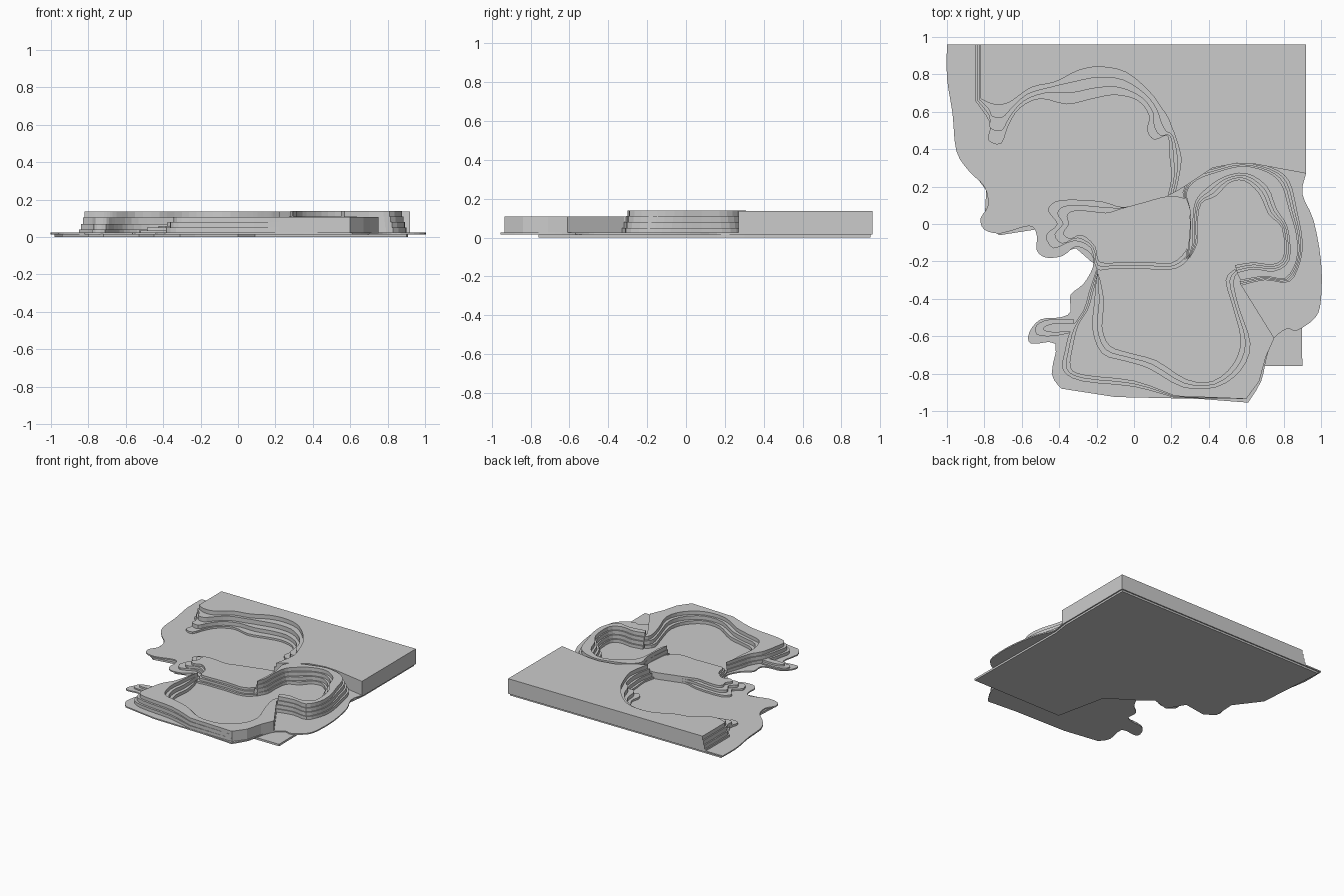
import bpy, bmesh
from mathutils import Vector


def smooth(pts, n=3):
    """Open Catmull-Rom curve through the given points."""
    p = [Vector(q) for q in pts]
    p = [p[0]] + p + [p[-1]]
    out = []
    for i in range(1, len(p) - 2):
        a, b, c, d = p[i - 1:i + 3]
        for k in range(n):
            t = k / n
            out.append(0.5 * (2 * b + (c - a) * t + (2 * a - 5 * b + 4 * c - d) * t * t
                              + (3 * b - a - 3 * c + d) * t ** 3))
    return out + [p[-2]]


def prism(name, outline, z0, z1):
    """Flat plate with vertical sides from a 2D outline."""
    bm = bmesh.new()
    low = [bm.verts.new((p[0], p[1], z0)) for p in outline]
    high = [bm.verts.new((p[0], p[1], z1)) for p in outline]
    n = len(low)
    bm.faces.new(high)
    bm.faces.new(low[::-1])
    for i in range(n):
        j = (i + 1) % n
        bm.faces.new((low[i], low[j], high[j], high[i]))
    bmesh.ops.recalc_face_normals(bm, faces=bm.faces)
    bmesh.ops.triangulate(bm, faces=[f for f in bm.faces if len(f.verts) > 4],
                          ngon_method='EAR_CLIP')
    me = bpy.data.meshes.new(name)
    bm.to_mesh(me)
    bm.free()
    ob = bpy.data.objects.new(name, me)
    bpy.context.collection.objects.link(ob)
    return ob


def terraces(name, bottom, top, levels):
    """Stack of plates whose outlines blend from bottom to top."""
    for i in range(len(levels) - 1):
        t = i / max(1, len(levels) - 2)
        line = [Vector(a).lerp(Vector(b), t) for a, b in zip(bottom, top)]
        prism(f"{name}_{i + 1}", line, levels[i], levels[i + 1])


FLOOR = 0.025

# Ground sheet with its wavy shoreline
west = [(-1, .96), (-1, .78), (-.97, .59), (-.95, .39), (-.88, .28), (-.80, .20), (-.78, .10),
        (-.82, .03), (-.80, -.03), (-.71, -.05), (-.56, -.01), (-.52, -.06), (-.52, -.14),
        (-.47, -.18), (-.38, -.17), (-.31, -.12), (-.23, -.16), (-.22, -.23), (-.27, -.32),
        (-.34, -.38), (-.34, -.47), (-.40, -.50), (-.50, -.51), (-.56, -.58), (-.55, -.64),
        (-.42, -.64), (-.44, -.80), (-.39, -.88)]
east = [(.61, -.955), (.68, -.84), (.71, -.71), (.75, -.61), (.82, -.56), (.87, -.57), (.97, -.5),
        (1, -.4), (1, -.2), (.96, .02), (.90, .16), (.92, .27)]
prism("ground_sheet", smooth(west) + [(-.1, -.925), (.35, -.935)] + smooth(east) + [(.92, .96)],
      0.015, FLOOR)

# Bottom slab, smaller than the sheet
slab = [(.91, .95), (.91, .3), (.89, .16), (.9, -.76), (.09, -.76), (0, -.35), (-.23, -.2),
        (-.31, -.13), (-.45, -.17), (-.53, -.03), (-.72, -.06), (-.80, 0), (-.79, .18),
        (-.94, .38), (-.98, .95)]
prism("bottom_slab", slab, 0, 0.016)

# High plateau with the terraced back wall of the upper basin
low = [(.18, .15), (.20, .25), (.19, .36), (.18, .47), (.11, .45), (.07, .50), (.08, .58),
       (.02, .66), (-.10, .69), (-.22, .67), (-.36, .64), (-.50, .67), (-.61, .62),
       (-.67, .53), (-.71, .43), (-.78, .45), (-.77, .54), (-.85, .66)]
high = [(.22, .17), (.24, .26), (.25, .36), (.22, .47), (.20, .52), (.18, .57), (.14, .63),
        (.08, .71), (-.04, .81), (-.18, .84), (-.30, .82), (-.42, .76), (-.55, .73),
        (-.65, .66), (-.70, .64), (-.75, .64), (-.78, .65), (-.82, .67)]
edge = [(.92, .96), (.92, .27), (.65, .32), (.55, .325), (.42, .30), (.27, .20)]
terraces("back_plateau", edge + smooth(low) + [(-.85, .96)],
         edge + smooth(high) + [(-.82, .96)], [FLOOR, 0.04, 0.07, 0.105, 0.137])

# Low saddle between the two basins, with the stepped headland at its left end
low = [(.30, .13), (.19, .15), (.05, .115), (-.06, .09), (-.17, .12), (-.32, .13), (-.42, .12),
       (-.46, .07), (-.41, .0), (-.47, -.06), (-.43, -.13), (-.32, -.09), (-.23, -.13),
       (-.20, -.24), (-.12, -.24), (.05, -.24), (.22, -.24), (.31, -.16), (.34, -.05)]
high = [(.30, .13), (.19, .15), (.05, .115), (-.06, .085), (-.15, .06), (-.24, .07), (-.33, .07),
        (-.36, .04), (-.35, .0), (-.38, -.05), (-.34, -.08), (-.28, -.06), (-.21, -.12),
        (-.19, -.20), (-.12, -.21), (.05, -.205), (.20, -.21), (.28, -.14), (.30, -.05)]
terraces("saddle", smooth(low), smooth(high), [FLOOR, 0.04, 0.06, 0.078])

# Rim around the front basin
outer_low = [(-.20, -.24), (-.24, -.36), (-.27, -.46), (-.34, -.57), (-.37, -.68), (-.38, -.78),
             (-.28, -.84), (0, -.87), (.22, -.93)]
outer_high = [(-.19, -.24), (-.22, -.36), (-.25, -.46), (-.30, -.54), (-.33, -.66), (-.34, -.77),
              (-.26, -.81), (0, -.84), (.22, -.92)]
side = [(.60, -.935), (.67, -.84), (.705, -.71), (.75, -.61), (.57, -.32)]
inner_low = [(.54, -.24), (.49, -.30), (.53, -.45), (.57, -.62), (.53, -.75), (.42, -.84),
             (.28, -.83), (.12, -.73), (-.02, -.69), (-.13, -.65), (-.17, -.55), (-.16, -.42),
             (-.18, -.30)]
inner_high = [(.56, -.25), (.53, -.31), (.56, -.45), (.62, -.64), (.57, -.78), (.44, -.87),
              (.26, -.87), (.08, -.77), (-.05, -.73), (-.17, -.69), (-.22, -.56), (-.21, -.42),
              (-.20, -.30)]
terraces("front_rim", smooth(outer_low) + side + smooth(inner_low),
         smooth(outer_high) + side + smooth(inner_high), [FLOOR, 0.05, 0.08, 0.108])

# Higher rim around the right bay of the front basin
out_low = [(.27, -.19), (.29, -.05), (.30, .07), (.26, .17), (.33, .27), (.44, .31), (.58, .335),
           (.74, .30), (.83, .23), (.87, .08), (.90, -.08), (.89, -.20), (.83, -.31), (.70, -.30),
           (.57, -.33)]
out_high = [(.29, -.17), (.30, -.05), (.30, .07), (.28, .17), (.34, .24), (.45, .28), (.58, .31),
            (.71, .28), (.79, .21), (.83, .08), (.87, -.06), (.87, -.19), (.81, -.29), (.70, -.28),
            (.57, -.30)]
in_low = [(.54, -.22), (.64, -.205), (.74, -.215), (.80, -.17), (.79, -.02), (.72, .05),
          (.67, .16), (.59, .23), (.51, .22), (.44, .15), (.36, .11), (.34, .0), (.34, -.10),
          (.30, -.18)]
in_high = [(.55, -.26), (.64, -.24), (.75, -.25), (.83, -.19), (.82, -.02), (.76, .08),
           (.71, .20), (.60, .27), (.48, .25), (.39, .19), (.33, .12), (.315, .0), (.315, -.10),
           (.295, -.17)]
terraces("bay_rim", smooth(out_low) + smooth(in_low), smooth(out_high) + smooth(in_high),
         [FLOOR, 0.05, 0.08, 0.11, 0.14])

# Small stepped spit on the left
low = [(-.32, -.51), (-.45, -.51), (-.52, -.54), (-.52, -.59), (-.44, -.60), (-.33, -.58)]
high = [(-.29, -.53), (-.42, -.53), (-.48, -.55), (-.48, -.57), (-.42, -.58), (-.31, -.57)]
terraces("left_spit", smooth(low), smooth(high), [FLOOR, 0.035, 0.05])
